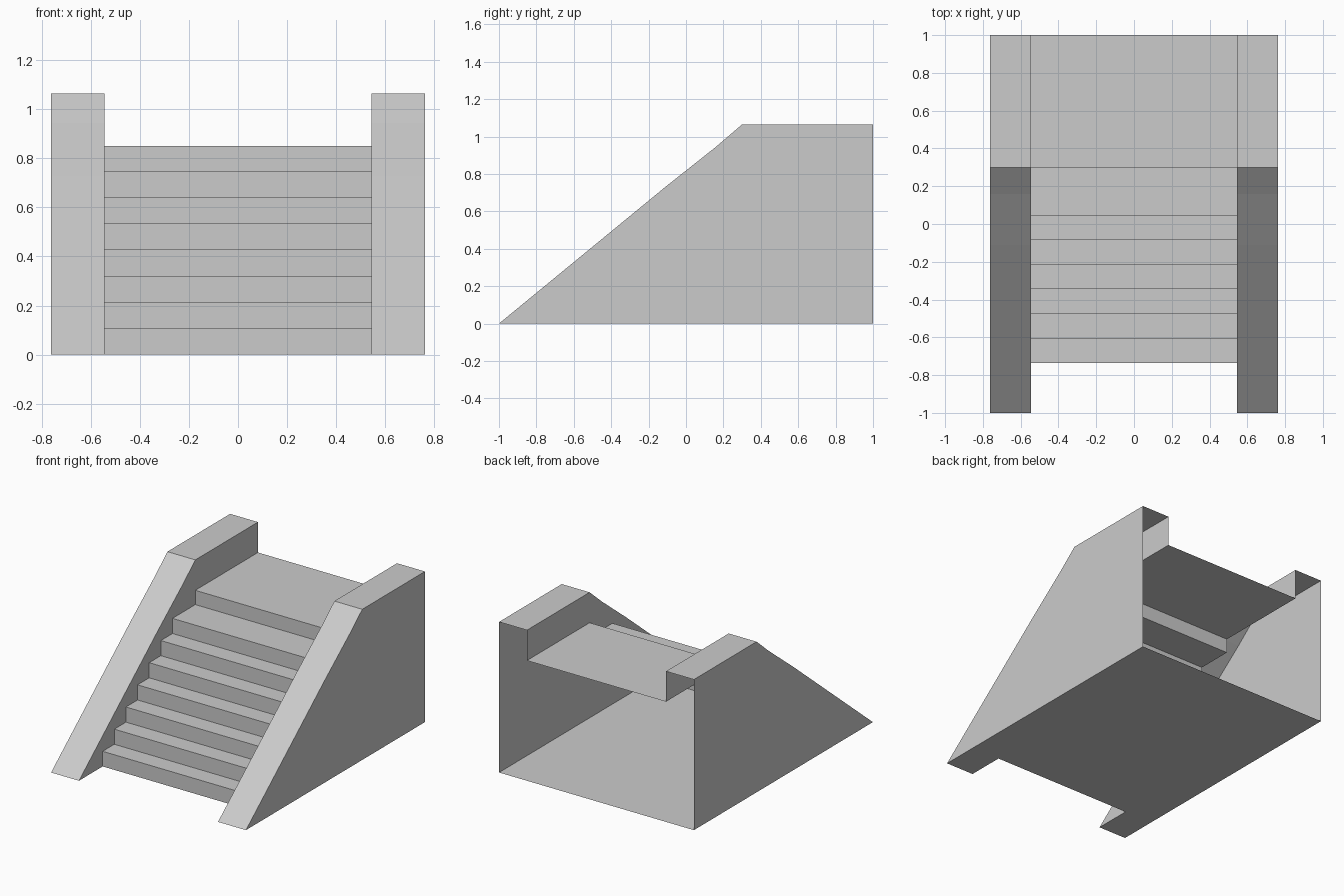
import bpy

if "Cube" in bpy.data.objects:
    bpy.data.objects.remove(bpy.data.objects["Cube"])

# Key sizes
OUT_X, IN_X = 0.762, 0.544
TOP, LANDING, BACK = 1.065, 0.85, 1.0
RISE, RUN, FIRST_Y = 0.107, 0.13, -0.735

# Side outline (y, z) of the sloped rail, front to back
rail = [(-1, 0), (-0.11, 0.731), (0.16, 0.945), (0.30, TOP), (BACK, TOP)]

# Stair outline (y, z): seven equal steps, a deep last tread, then the landing
stairs = []
for i in range(7):
    y = FIRST_Y + i * RUN
    stairs += [(y, i * RISE), (y, (i + 1) * RISE)]
stairs += [(0.30, 7 * RISE), (0.30, LANDING), (BACK, LANDING)]


def ribbon(points, x0, x1):
    """Sweep a (y, z) line across x."""
    return [[(x0, *a), (x1, *a), (x1, *b), (x0, *b)]
            for a, b in zip(points, points[1:])]


def panel(points, x):
    """Flat face with a (y, z) outline at a given x."""
    return [[(x, *p) for p in points]]


def make(name, polys, mirror=False):
    verts, faces = [], []
    for poly in polys:
        ids = []
        for co in poly:
            if co not in verts:
                verts.append(co)
            ids.append(verts.index(co))
        faces.append(ids)
    mesh = bpy.data.meshes.new(name)
    mesh.from_pydata(verts, [], faces)
    mesh.update()
    obj = bpy.data.objects.new(name, mesh)
    bpy.context.collection.objects.link(obj)
    if mirror:
        obj.modifiers.new("Mirror", 'MIRROR').use_axis[0] = True
    return obj


# Steps and landing, open underneath
make("steps", ribbon(stairs, -IN_X, IN_X))

# Hollow side walls: outer panel, sloped cap, inner cheek and base, open at the back
outer = panel([(-1, 0), (BACK, 0)] + rail[:0:-1], OUT_X)
cap = ribbon(rail, IN_X, OUT_X)
cheek = panel(rail + stairs[::-1], IN_X)
base = ribbon([(BACK, 0), (-1, 0)], IN_X, OUT_X)
make("side_walls", outer + cap + cheek + base, mirror=True)

# Floor under the stairs
make("floor", ribbon([(BACK, 0), (FIRST_Y, 0)], -IN_X, IN_X))
